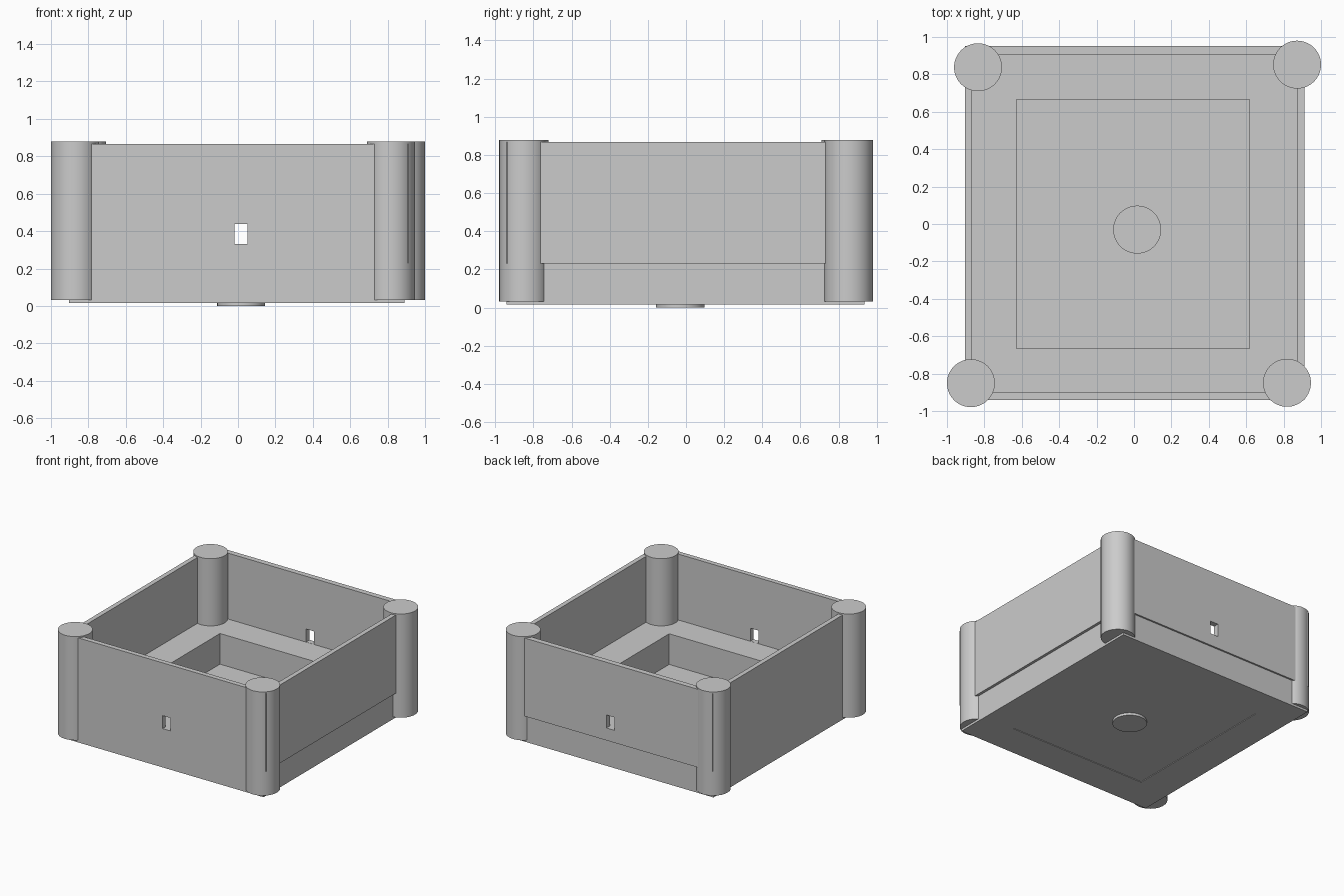
import bpy
from math import radians

if "Cube" in bpy.data.objects:
    bpy.data.objects.remove(bpy.data.objects["Cube"])


def box(name, x0, x1, y0, y1, z0, z1):
    bpy.ops.mesh.primitive_cube_add(
        size=1, location=((x0 + x1) / 2, (y0 + y1) / 2, (z0 + z1) / 2))
    ob = bpy.context.object
    ob.name = name
    ob.scale = (x1 - x0, y1 - y0, z1 - z0)
    bpy.ops.object.transform_apply(location=False, rotation=False, scale=True)
    return ob


def cylinder(name, x, y, z0, z1, r=0.128):
    bpy.ops.mesh.primitive_cylinder_add(
        vertices=64, radius=r, depth=z1 - z0, location=(x, y, (z0 + z1) / 2))
    ob = bpy.context.object
    ob.name = name
    bpy.ops.object.shade_smooth_by_angle(angle=radians(30))
    return ob


def cut(target, *dims):
    # Subtract a box, bake the result and remove the cutter
    cutter = box("cutter", *dims)
    cutter.hide_render = True
    mod = target.modifiers.new("cut", 'BOOLEAN')
    mod.operation = 'DIFFERENCE'
    mod.solver = 'EXACT'
    mod.object = cutter
    bpy.context.view_layer.objects.active = target
    bpy.ops.object.modifier_apply(modifier=mod.name)
    bpy.data.objects.remove(cutter)


# Thick base with a rectangular well
base = box("base", -0.904, 0.89, -0.942, 0.937, 0.015, 0.33)
cut(base, -0.628, 0.618, -0.666, 0.665, -0.1, 0.5)
box("well_floor", -0.628, 0.618, -0.666, 0.665, 0.02, 0.08)

# Thin outer walls with a window through front and back
walls = box("walls", -0.904, 0.912, -0.942, 0.951, 0.23, 0.867)
cut(walls, -0.866, 0.874, -0.902, 0.906, 0.1, 1.0)
cut(walls, -0.02, 0.052, -1.1, 1.1, 0.331, 0.437)

# Corner towers, placed slightly unevenly
towers = {
    "front_left_tower": (-0.872, -0.851),
    "front_right_tower": (0.818, -0.849),
    "back_left_tower": (-0.834, 0.838),
    "back_right_tower": (0.872, 0.852),
}
for name, (x, y) in towers.items():
    cylinder(name, x, y, 0.033, 0.878)

# Round disc through the middle of the floor
cylinder("centre_disc", 0.017, -0.03, 0.0, 0.09)
